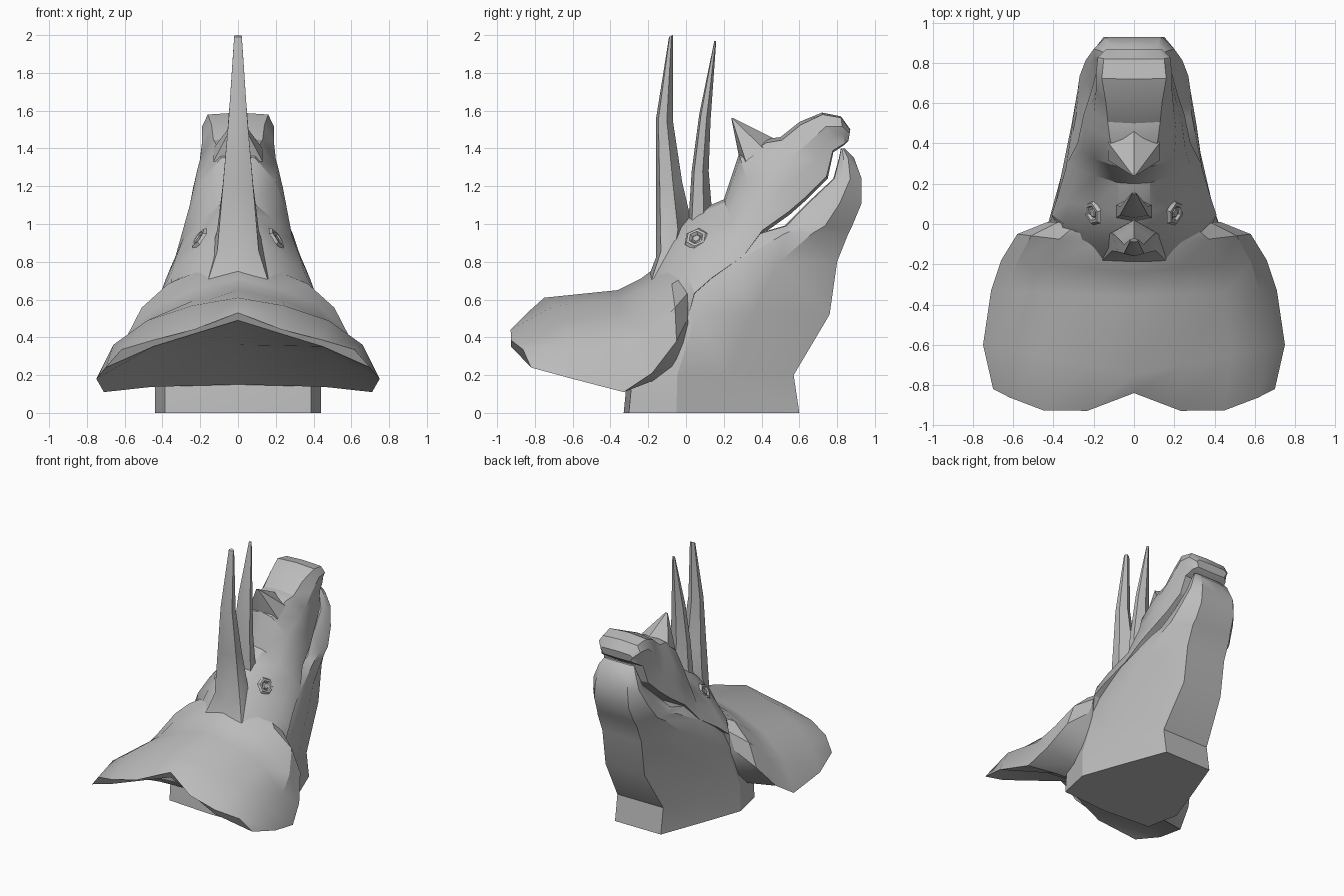
import bpy
import bmesh
from math import pi, sin
from mathutils import Vector
from mathutils.bvhtree import BVHTree

cube = bpy.data.objects.get("Cube")
if cube:
    bpy.data.objects.remove(cube, do_unlink=True)

UNIT = 0.01  # sections below are written in hundredths

stone = bpy.data.materials.new("plain grey")
stone.use_nodes = True
grey = (0.5, 0.5, 0.5, 1.0)
stone.diffuse_color = grey
stone.node_tree.nodes["Principled BSDF"].inputs["Base Color"].default_value = grey


def finish(name, bm):
    """Turn a bmesh into a shaded object with the grey material."""
    bmesh.ops.recalc_face_normals(bm, faces=bm.faces)
    mesh = bpy.data.meshes.new(name)
    bm.to_mesh(mesh)
    bm.free()
    mesh.materials.append(stone)
    obj = bpy.data.objects.new(name, mesh)
    bpy.context.collection.objects.link(obj)
    bpy.ops.object.select_all(action="DESELECT")
    obj.select_set(True)
    bpy.context.view_layer.objects.active = obj
    bpy.ops.object.shade_smooth_by_angle(angle=0.5)
    return obj


def full_ring(half):
    """Mirror a half section, which begins and ends on the centre plane."""
    other = [(-x, y, z) for x, y, z in reversed(half[1:-1])]
    return [Vector(point) * UNIT for point in half + other]


def loft(name, sections):
    """Skin mirrored half sections and close both ends."""
    bm = bmesh.new()
    rings = [[bm.verts.new(point) for point in full_ring(half)] for half in sections]
    for first, second in zip(rings, rings[1:]):
        count = len(first)
        for i in range(count):
            j = (i + 1) % count
            bm.faces.new((first[i], first[j], second[j], second[i]))
    bm.faces.new(rings[0])
    bm.faces.new(rings[-1])
    return finish(name, bm)


def mix(start, end, share):
    return start + (end - start) * share


def jaw_section(height, throat, nape, width, panel, cheek):
    """Level section: flat throat panel, cheek, widest point, nape."""
    def side(reach, share):
        return (reach, mix(throat, nape, share), height)
    return [side(0, 0), side(panel, 0), side(cheek, 0.4),
            side(width, 0.7), side(width * 0.88, 0.97), side(0, 1)]


def skull_section(top, bottom, crown, brow, cheek):
    """Slanted section between a ridge point and a lower point, both (y, z)."""
    top, bottom = Vector(top), Vector(bottom)

    def side(width, share):
        point = top.lerp(bottom, share)
        return (width, point.x, point.y)
    return [side(0, 0), side(crown, 0.05), side(brow, 0.35),
            side(mix(brow, cheek, 0.7), 0.65), side(cheek, 0.96), side(0, 1)]


def frill_section(ridge, tip, under, bow=(0, 0)):
    """Arched top from ridge to side tip, then a flatter arched underside."""
    ridge, tip, under = Vector((0, *ridge)), Vector(tip), Vector((0, *under))
    bend = Vector((0, *bow))

    def arch(start, reach, drop):
        point = start.lerp(tip, reach)
        point.z = mix(start.z, tip.z, drop)
        return tuple(point + bend * sin(pi * reach))
    return [tuple(ridge), arch(ridge, 0.33, 0.1), arch(ridge, 0.64, 0.28),
            arch(ridge, 0.88, 0.58), tuple(tip), arch(under, 0.64, 0.3), tuple(under)]


def horn_section(height, back, front, width, rise):
    """Four-sided blade section that rises towards its front."""
    def at(reach, share):
        return (reach, mix(back, front, share), height + rise * share)
    return [at(0, 0), at(width, 0.15), at(width, 0.65), at(0, 1)]


# Neck and lower jaw, from the base up to the chin tip
loft("neck_and_lower_jaw", [jaw_section(*row) for row in (
    (0, 60, -33, 44, 20, 34),
    (20, 57, -31, 44, 20, 34),
    (52, 76, -25, 40, 17, 33),
    (80, 80, 4, 34, 17, 31),
    (95, 86, 38, 29, 17, 28),
    (99, 88, 52, 27, 16, 27),
    (111, 93, 64, 23, 15, 24),
    (124, 93, 78, 20, 14, 20),
    (135, 89, 81, 16, 12, 16),
    (140, 84, 82, 13, 10, 13),
)])

# Skull and snout, from the nape to the beak
skull = loft("skull_and_snout", [skull_section(*row) for row in (
    ((-20, 70), (0, 42), 16, 30, 38),
    ((-8, 96), (5, 62), 8, 22, 41),
    ((6, 107), (14, 70), 8, 20, 38),
    ((20, 113), (31, 82), 8, 19, 33),
    ((28, 137), (41, 95), 9, 20, 28),
    ((42, 145), (55, 105), 12, 21, 25),
    ((50, 146), (64, 113), 13, 20, 22),
    ((60, 154), (75, 124), 14, 19, 19),
    ((72, 159), (78, 138), 16, 19, 17),
    ((82, 157), (84, 142), 15, 18, 15),
    ((87, 150), (86, 144), 12, 14, 12),
)])

# Neck frill, from the rear rim to the cheeks
loft("neck_frill", [frill_section(*row) for row in (
    ((-84, 53), (70, -82, 24), (-84, 49), (-11, -7)),
    ((-75, 61), (75, -60, 18), (-60, 36)),
    ((-36, 65), (71, -33, 11), (-32, 15)),
    ((-24, 71), (66, -18, 21), (-18, 15)),
    ((-12, 80), (58, -5, 38), (-5, 20)),
    ((0, 82), (43, 1, 50), (2, 30)),
)])

# Horns, each from its base to its tip
horns = {
    "rear_horn": ((64, -23, 0, 17, 16), (82, -16, 2, 11, 23), (120, -16, -2, 8, 2),
                  (155, -16, -7, 5, 0), (199, -9, -7, 2, 1)),
    "front_horn": ((97, 1, 14, 9, 7), (128, 3, 12, 7, 0),
                   (158, 7, 13, 5, -3), (197, 15, 16, 1, 0)),
    "nose_horn": ((131, 29, 47, 13, 14), (156, 24, 25, 1, 0)),
}
for name, rows in horns.items():
    loft(name, [horn_section(*row) for row in rows])

# Eyes: stepped six-sided sockets seated on the skull
surface = BVHTree.FromPolygons(
    [vertex.co for vertex in skull.data.vertices],
    [tuple(polygon.vertices) for polygon in skull.data.polygons])
for side, label in ((1, "left"), (-1, "right")):
    seat, normal = surface.find_nearest(Vector((0.21 * side, 0.05, 0.93)))[:2]
    facing = (normal + Vector((side, 0, 0.5))).normalized()
    bm = bmesh.new()
    bmesh.ops.create_circle(bm, cap_ends=True, segments=6, radius=0.07)
    face = bm.faces[:][0]
    face.normal_update()
    if face.normal.z < 0:
        face.normal_flip()
    for thickness, depth in ((0.015, 0.015), (0.015, 0), (0.012, -0.015), (0.008, 0.01)):
        bmesh.ops.inset_individual(bm, faces=[face], thickness=thickness, depth=depth)
    bm.transform(facing.to_track_quat("Z", "Y").to_matrix().to_4x4())
    bmesh.ops.translate(bm, verts=bm.verts, vec=seat)
    finish(label + "_eye", bm)
